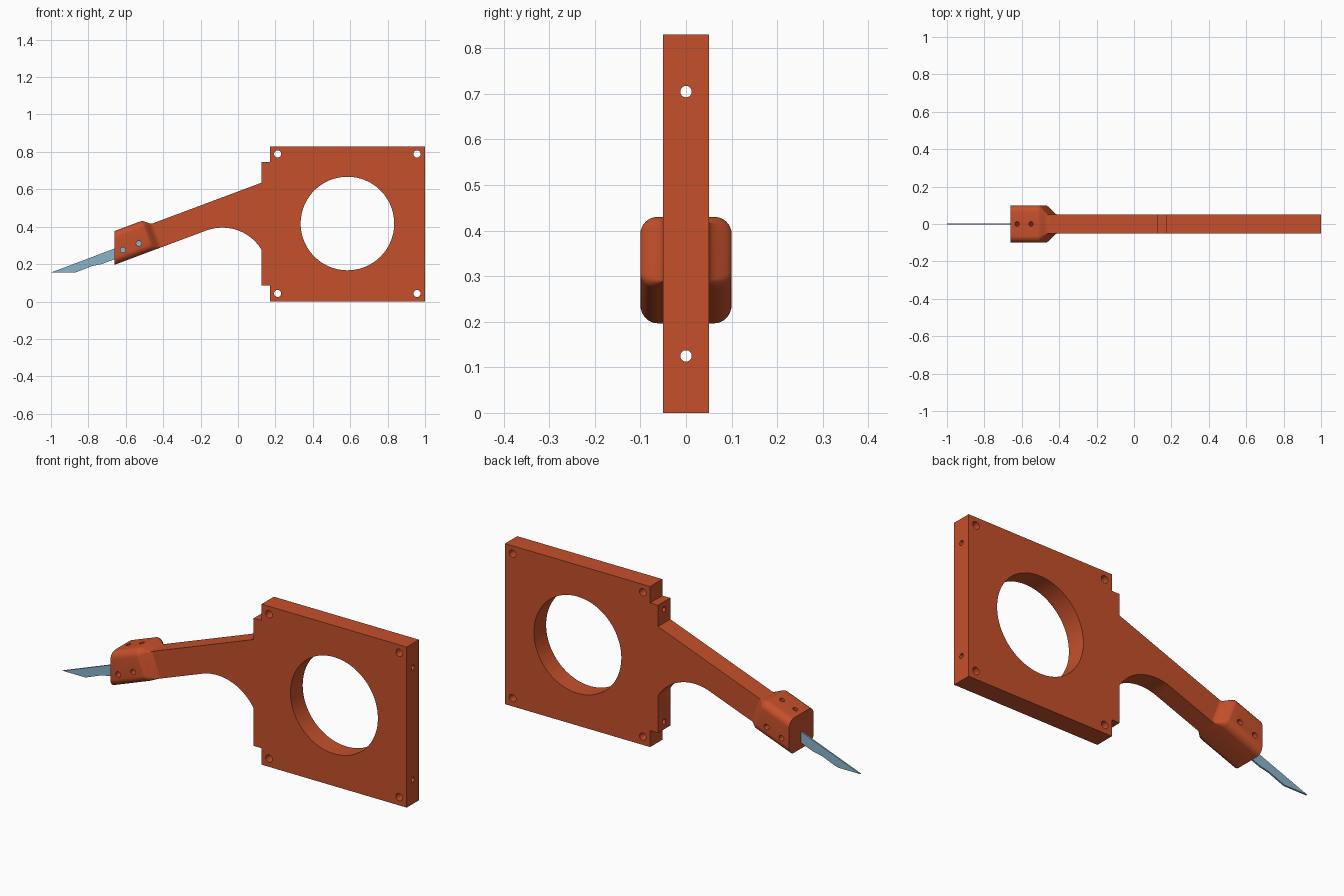
import bpy, bmesh, math
from mathutils import Vector, Matrix

if "Cube" in bpy.data.objects:
    bpy.data.objects.remove(bpy.data.objects["Cube"])

TILT = math.radians(20.5)
AXIS = Vector((math.cos(TILT), 0, math.sin(TILT)))      # along the arm
NORM = Vector((-math.sin(TILT), 0, math.cos(TILT)))     # across the arm
ORIGIN = Vector((-0.45, 0, 0.275))
ARM_H, HEAD_H, JOIN = 0.136, 0.169, 0.045


def tilted(u, v, y=0.0):
    return ORIGIN + AXIS * u + NORM * v + Vector((0, y, 0))


def material(name, color):
    m = bpy.data.materials.new(name)
    m.diffuse_color = color
    m.use_nodes = True
    m.node_tree.nodes["Principled BSDF"].inputs["Base Color"].default_value = m.diffuse_color
    return m


ORANGE = material("orange_plastic", (0.56, 0.08, 0.024, 1))
STEEL = material("blue_steel", (0.25, 0.46, 0.60, 1))


def finish(name, bm, mat=None):
    bmesh.ops.recalc_face_normals(bm, faces=bm.faces)
    me = bpy.data.meshes.new(name)
    bm.to_mesh(me)
    bm.free()
    ob = bpy.data.objects.new(name, me)
    bpy.context.collection.objects.link(ob)
    if mat:
        me.materials.append(mat)
    return ob


def extrude_profile(name, pts, depth, mat):
    """Extrude an x-z outline symmetrically about y = 0."""
    bm = bmesh.new()
    face = bm.faces.new([bm.verts.new((x, -depth / 2, z)) for x, z in pts])
    new = bmesh.ops.extrude_face_region(bm, geom=[face])["geom"]
    bmesh.ops.translate(bm, vec=(0, depth, 0),
                        verts=[g for g in new if isinstance(g, bmesh.types.BMVert)])
    return finish(name, bm, mat)


def drill(target, start, end, radius, sides=32):
    """Cut a round hole from start to end."""
    start, end = Vector(start), Vector(end)
    d = end - start
    rot = d.to_track_quat('Z', 'Y').to_matrix().to_4x4()
    bm = bmesh.new()
    bmesh.ops.create_cone(bm, cap_ends=True, segments=sides, radius1=radius, radius2=radius,
                          depth=d.length, matrix=Matrix.Translation((start + end) / 2) @ rot)
    cutter = finish("hole_cutter", bm)
    cutter.hide_render = True
    mod = target.modifiers.new("hole", 'BOOLEAN')
    mod.operation, mod.solver, mod.object = 'DIFFERENCE', 'EXACT', cutter
    bpy.context.view_layer.objects.active = target
    bpy.ops.object.modifier_apply(modifier=mod.name)
    bpy.data.objects.remove(cutter)


def smooth(ob, angle=30):
    bpy.ops.object.select_all(action='DESELECT')
    ob.select_set(True)
    bpy.context.view_layer.objects.active = ob
    bpy.ops.object.shade_smooth_by_angle(angle=math.radians(angle))


# Square frame with its arm, one outline
R, cx = 0.245, -0.084
cz = 0.150
a0, a1 = math.pi / 2 + TILT, math.acos((0.125 - cx) / R)
arc = [(cx + R * math.cos(a0 + (a1 - a0) * i / 24),
        cz + R * math.sin(a0 + (a1 - a0) * i / 24)) for i in range(25)]
low, high = tilted(JOIN, 0), tilted(JOIN, ARM_H)
outline = [(0.17, 0), (1, 0), (1, 0.83), (0.17, 0.83), (0.17, 0.745), (0.125, 0.745),
           (0.125, 0.635), (high.x, high.z), (low.x, low.z)] + arc + [(0.125, 0.085), (0.17, 0.085)]
frame = extrude_profile("frame_and_arm", outline, 0.1, ORANGE)

# Central opening, corner holes and long edge holes
drill(frame, (0.585, -0.2, 0.417), (0.585, 0.2, 0.417), 0.25, 96)
for x in (0.212, 0.957):
    for z in (0.043, 0.789):
        drill(frame, (x, -0.2, z), (x, 0.2, z), 0.019)
for z in (0.125, 0.705):
    drill(frame, (0.0, 0, z), (1.1, 0, z), 0.0125)
smooth(frame)


# Blade holder: rounded sections lofted along the arm
def section(w, h, r, n=8):
    pts = []
    for k, (sy, sv) in enumerate(((1, 1), (-1, 1), (-1, -1), (1, -1))):
        for i in range(n + 1):
            a = math.pi / 2 * (k + i / n)
            pts.append((sy * (w - r) + r * math.cos(a),
                        h / 2 + sv * (h / 2 - r) + r * math.sin(a)))
    return pts


bm = bmesh.new()
rings = []
start_ring = []
for y, v in section(0.1, HEAD_H, 0.038):
    p = tilted(0, v, y)
    p += AXIS * ((-0.66 - p.x) / AXIS.x)        # vertical end face
    start_ring.append(bm.verts.new(p))
rings.append(start_ring)
STEPS = 12
for i in range(STEPS + 1):
    t = i / STEPS
    s = t * t * (3 - 2 * t)
    u = -0.012 + (JOIN + 0.012) * t
    w, h = 0.1 - 0.05 * s, HEAD_H + (ARM_H - HEAD_H) * s
    rings.append([bm.verts.new(tilted(u, v, y))
                  for y, v in section(w, h, 0.038 - 0.037 * s)])
for a, b in zip(rings, rings[1:]):
    for i in range(len(a)):
        j = (i + 1) % len(a)
        bm.faces.new((a[i], a[j], b[j], b[i]))
bm.faces.new(rings[0])
bm.faces.new(rings[-1])
holder = finish("blade_holder", bm, ORANGE)

# Clamp screw holes: across the holder, and blind ones from the top
for u, v in ((-0.155, 0.058), (-0.063, 0.061)):
    drill(holder, tilted(u, v, -0.2), tilted(u, v, 0.2), 0.014)
for u in (-0.124, -0.044):
    drill(holder, tilted(u, 0.09), tilted(u, 0.25), 0.0125)
smooth(holder)

# Thin pointed blade
back = tilted(-0.03, 0.082)
heel = tilted(-0.03, 0.03)
blade = extrude_profile("blade", [(-1, 0.155), (-0.87, 0.155), (-0.835, 0.168), (-0.78, 0.19),
                                  (-0.73, 0.2), (-0.66, 0.226), (heel.x, heel.z),
                                  (back.x, back.z)], 0.008, STEEL)
